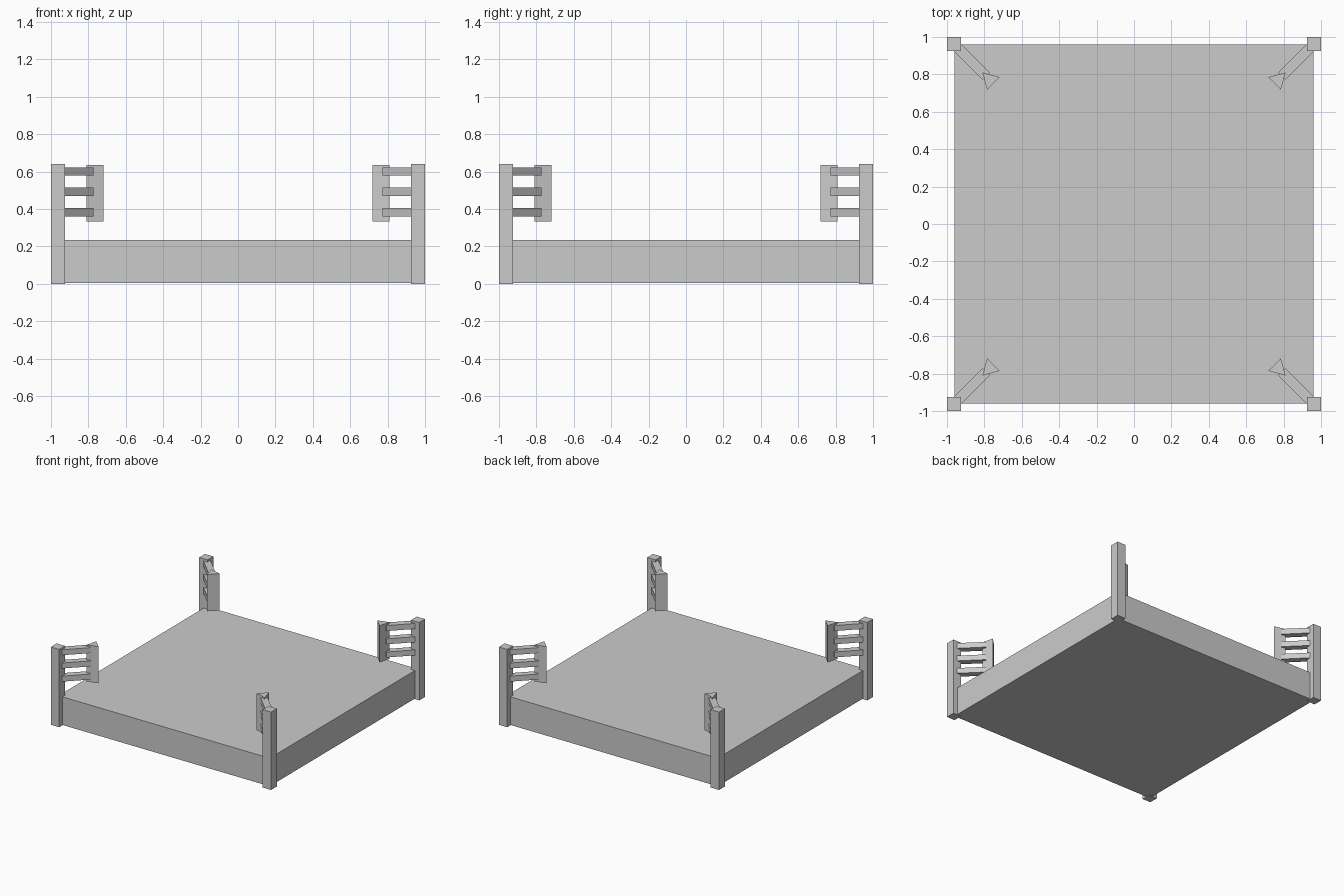
import bpy, bmesh
from math import radians
from mathutils import Matrix, Vector

if "Cube" in bpy.data.objects:
    bpy.data.objects.remove(bpy.data.objects["Cube"])


def add_object(name, bm):
    bmesh.ops.recalc_face_normals(bm, faces=bm.faces)
    mesh = bpy.data.meshes.new(name)
    bm.to_mesh(mesh)
    bm.free()
    obj = bpy.data.objects.new(name, mesh)
    bpy.context.collection.objects.link(obj)
    return obj


def box(name, center, size, angle=0.0):
    bm = bmesh.new()
    matrix = (Matrix.Translation(center) @ Matrix.Rotation(angle, 4, 'Z')
              @ Matrix.Diagonal((*size, 1)))
    bmesh.ops.create_cube(bm, size=1, matrix=matrix)
    return add_object(name, bm)


def prism(name, points, z0, z1):
    bm = bmesh.new()
    face = bm.faces.new([bm.verts.new((x, y, z0)) for x, y in points])
    ext = bmesh.ops.extrude_face_region(bm, geom=[face])
    verts = [v for v in ext["geom"] if isinstance(v, bmesh.types.BMVert)]
    bmesh.ops.translate(bm, verts=verts, vec=(0, 0, z1 - z0))
    return add_object(name, bm)


# Raised ring floor
box("ring_platform", (0, 0, 0.1195), (1.92, 1.92, 0.231))

for side_y, sy in (("front", -1), ("back", 1)):
    for side_x, sx in (("left", -1), ("right", 1)):
        label = f"{side_y}_{side_x}"

        # Square corner post
        box(f"corner_post_{label}", (sx * 0.9625, sy * 0.9625, 0.32),
            (0.075, 0.075, 0.64))

        # Three diagonal bars from the post to the pad
        start, end = 0.9625, 0.79
        mid = (start + end) / 2
        length = (start - end) * 2 ** 0.5
        for i, z in enumerate((0.383, 0.491, 0.600)):
            box(f"pad_bar_{label}_{i + 1}", (sx * mid, sy * mid, z),
                (length, 0.053, 0.045), radians(45 * sx * sy))

        # Triangular pad with its wide face toward the middle
        corners = [(0.81, 0.81), (0.718, 0.785), (0.785, 0.718)]
        prism(f"corner_pad_{label}", [(sx * x, sy * y) for x, y in corners],
              0.334, 0.636)
